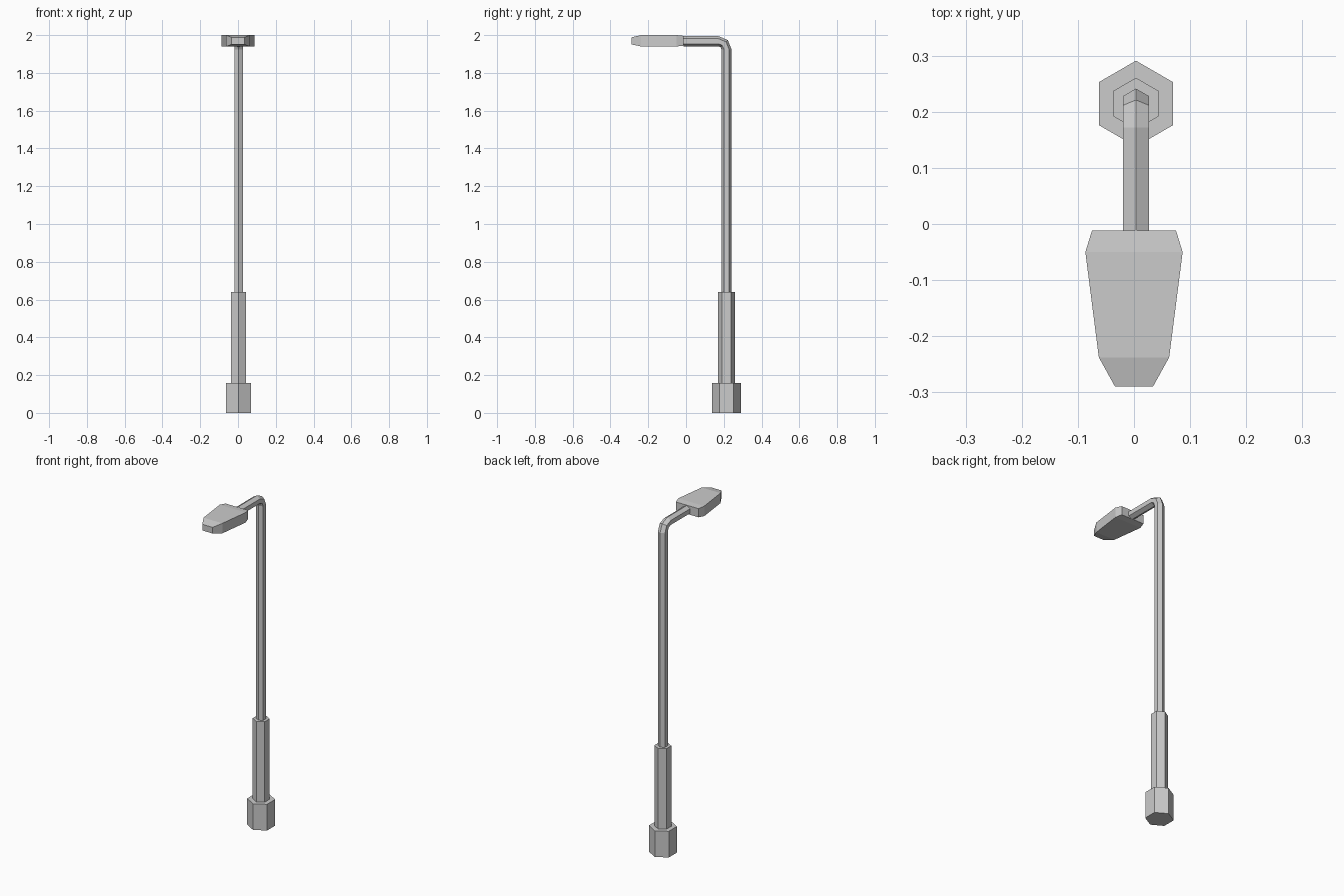
import bpy
from math import sin, cos, radians, pi

if "Cube" in bpy.data.objects:
    bpy.data.objects.remove(bpy.data.objects["Cube"])

PX, PY = 0.0035, 0.2145      # pole axis


def loft(name, rings):
    """Skin a closed solid through rings of equal point count."""
    n = len(rings[0])
    verts = [p for r in rings for p in r]
    faces = [tuple(reversed(range(n))),
             tuple(range(len(verts) - n, len(verts)))]
    for k in range(len(rings) - 1):
        for i in range(n):
            j = (i + 1) % n
            faces.append((k * n + i, k * n + j, (k + 1) * n + j, (k + 1) * n + i))
    mesh = bpy.data.meshes.new(name)
    mesh.from_pydata(verts, [], faces)
    ob = bpy.data.objects.new(name, mesh)
    bpy.context.collection.objects.link(ob)
    return ob


def hex_ring(y, z, radius, tilt=0.0):
    """Hexagon with a corner pointing outward; tilt 0 = level, 90 = facing -y."""
    t = radians(tilt)
    ring = []
    for i in range(6):
        a = pi / 2 + i * pi / 3
        d = radius * sin(a)
        ring.append((PX + radius * cos(a), y + d * cos(t), z + d * sin(t)))
    return ring


# Stacked hexagonal foot and sleeve
loft("base_foot", [hex_ring(PY, z, 0.0765) for z in (0.0, 0.157)])
loft("pole_sleeve", [hex_ring(PY, z, 0.046) for z in (0.157, 0.64)])

# Pole bending forward into the arm
R, TOP = 0.0425, 1.9675
bend = [hex_ring(PY - R + R * cos(radians(a)), TOP - R + R * sin(radians(a)), 0.0268, a)
        for a in (0, 45, 90)]
loft("pole_and_arm", [hex_ring(PY, 0.64, 0.0268)] + bend
     + [hex_ring(-0.012, TOP, 0.0268, 90)])

# Lamp head: cross-sections from back to tip (y, half width, bottom, top)
sections = [(-0.012, 0.075, 1.944, 1.996),
            (-0.050, 0.0867, 1.940, 2.0),
            (-0.2375, 0.0627, 1.940, 2.0),
            (-0.2895, 0.034, 1.951, 1.988)]
loft("lamp_head", [[(w, y, lo), (w, y, hi), (-w, y, hi), (-w, y, lo)][::-1]
                   for y, w, lo, hi in sections])

# Consistent outward normals
import bmesh
for ob in bpy.context.collection.objects:
    bm = bmesh.new()
    bm.from_mesh(ob.data)
    bmesh.ops.recalc_face_normals(bm, faces=bm.faces)
    bm.to_mesh(ob.data)
    bm.free()
